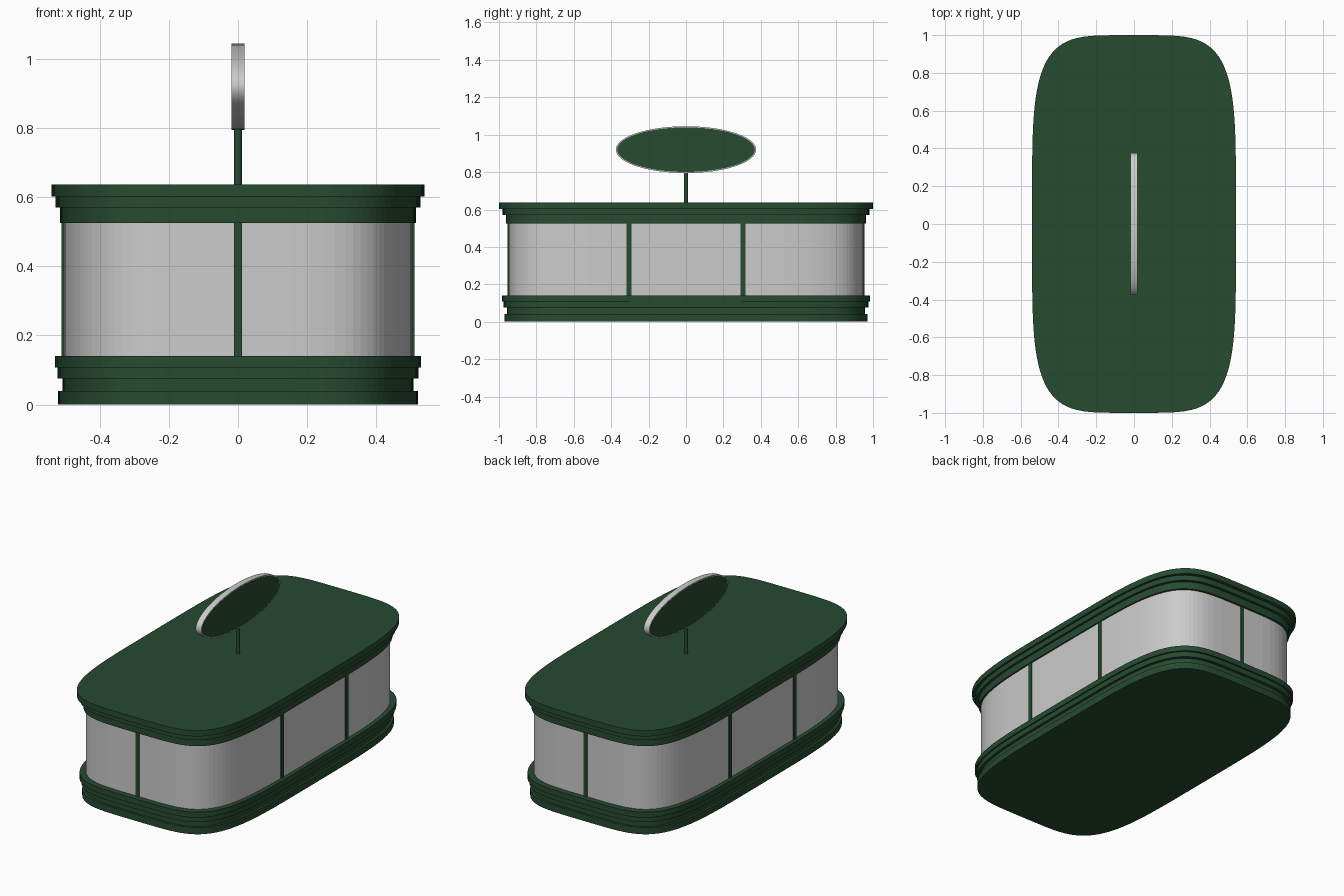
import bpy, bmesh, math

if "Cube" in bpy.data.objects:
    bpy.data.objects.remove(bpy.data.objects["Cube"])

green = bpy.data.materials.new("dark_green")
green.diffuse_color = (0.02, 0.07, 0.03, 1)
green.use_nodes = True
green.node_tree.nodes["Principled BSDF"].inputs["Base Color"].default_value = green.diffuse_color


def superellipse(a, b, n=4.6, count=96):
    """Outline of a rounded rectangle with half sizes a and b."""
    e = 2 / n
    pts = []
    for i in range(count):
        t = 2 * math.pi * i / count
        c, s = round(math.cos(t), 9), round(math.sin(t), 9)
        pts.append((math.copysign(abs(c) ** e, c) * a,
                    math.copysign(abs(s) ** e, s) * b))
    return pts


def finish(name, bm, mat=None):
    bmesh.ops.recalc_face_normals(bm, faces=bm.faces)
    me = bpy.data.meshes.new(name)
    bm.to_mesh(me)
    bm.free()
    ob = bpy.data.objects.new(name, me)
    bpy.context.collection.objects.link(ob)
    if mat:
        me.materials.append(mat)
    return ob


def stack(name, levels, mat=None):
    """Stepped slab: levels are (half_x, half_y, z_low, z_high), bottom up."""
    bm = bmesh.new()
    rings = [[bm.verts.new((x, y, z)) for x, y in superellipse(a, b)]
             for a, b, z0, z1 in levels for z in (z0, z1)]
    for lo, hi in zip(rings, rings[1:]):
        for i in range(len(lo)):
            j = (i + 1) % len(lo)
            bm.faces.new((lo[i], lo[j], hi[j], hi[i]))
    bm.faces.new(rings[0])
    bm.faces.new(rings[-1])
    return finish(name, bm, mat)


def box(name, loc, size, mat):
    bm = bmesh.new()
    bmesh.ops.create_cube(bm, size=1)
    bmesh.ops.scale(bm, vec=size, verts=bm.verts)
    ob = finish(name, bm, mat)
    ob.location = loc
    return ob


def cylinder(name, loc, scale, mat=None, rot_y=0.0, sides=64):
    """Unit cylinder scaled along its own axes, optionally laid on its side."""
    bm = bmesh.new()
    bmesh.ops.create_cone(bm, cap_ends=True, segments=sides,
                          radius1=1, radius2=1, depth=1)
    bmesh.ops.scale(bm, vec=scale, verts=bm.verts)
    ob = finish(name, bm, mat)
    ob.location = loc
    ob.rotation_euler = (0, rot_y, 0)
    for p in ob.data.polygons:
        p.use_smooth = len(p.vertices) == 4
    ob.data.set_sharp_from_angle(angle=math.radians(40))
    return ob


# Stepped plinth, wall and stepped roof
stack("base", [(0.52, 0.97, 0.0, 0.04), (0.507, 0.957, 0.04, 0.075),
               (0.522, 0.975, 0.075, 0.107), (0.53, 0.985, 0.107, 0.14)], green)
stack("wall", [(0.506, 0.95, 0.13, 0.535)])
stack("roof", [(0.515, 0.963, 0.525, 0.57), (0.528, 0.98, 0.57, 0.602),
               (0.54, 1.0, 0.602, 0.637)], green)

# Upright dividers on the ends and long sides
zc, h = 0.3325, 0.395
for side, s in (("front", -1), ("back", 1)):
    box(side + "_divider", (0, s * 0.94, zc), (0.023, 0.03, h), green)
for side, s in (("left", -1), ("right", 1)):
    for i, y in enumerate((-0.305, 0.305)):
        box(f"{side}_divider_{i + 1}", (s * 0.496, y, zc), (0.03, 0.025, h), green)

# Oval sign on a post
cylinder("sign_post", (0, 0, 0.72), (0.012, 0.012, 0.18), green, sides=24)
cylinder("sign_rim", (0, 0, 0.92), (0.125, 0.375, 0.037), None, math.pi / 2)
cylinder("sign_face", (0, 0, 0.92), (0.119, 0.368, 0.039), green, math.pi / 2)
